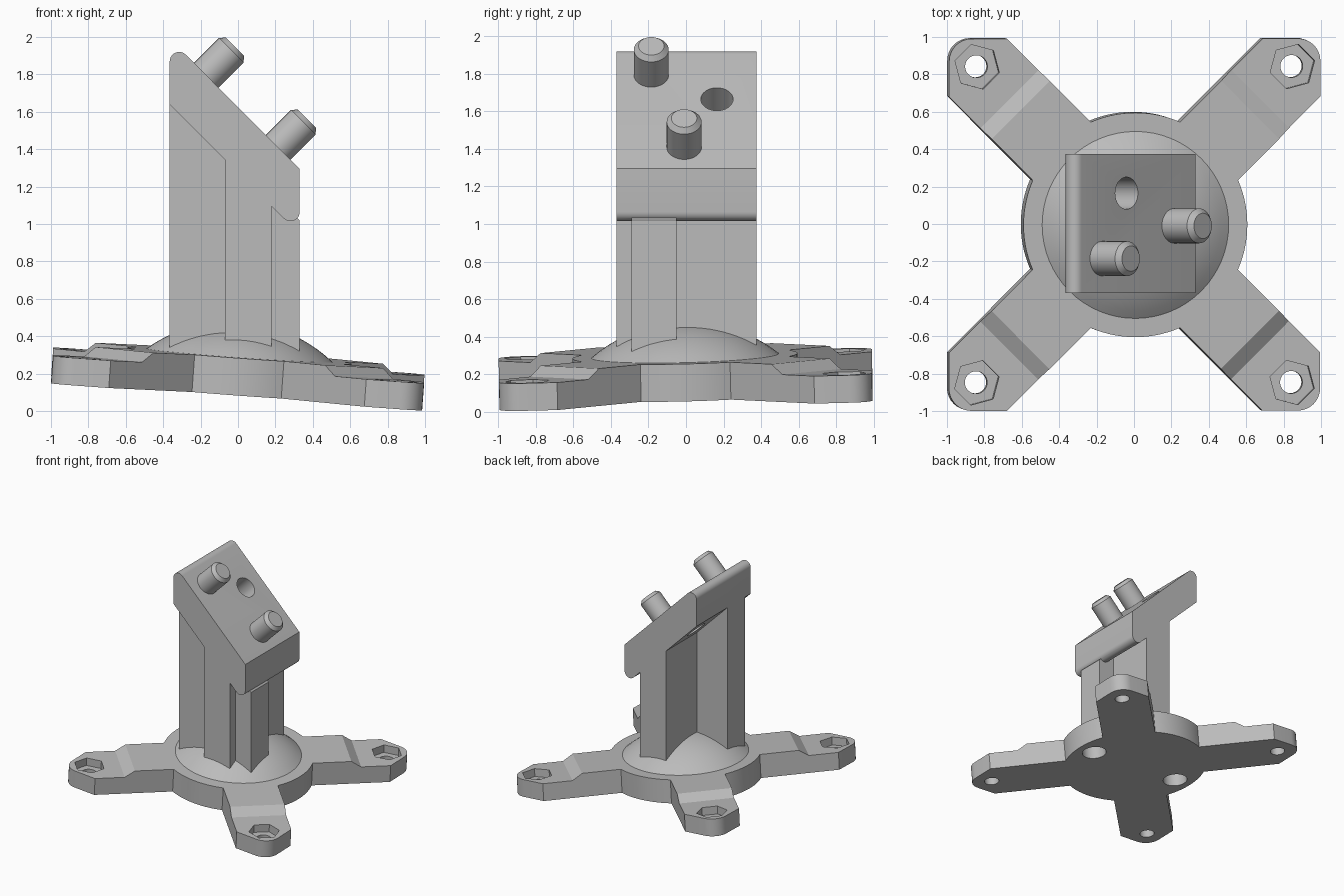
import bpy, bmesh, math
from mathutils import Matrix, Vector

if "Cube" in bpy.data.objects:
    bpy.data.objects.remove(bpy.data.objects["Cube"])

grey = bpy.data.materials.new("light_grey")
grey.diffuse_color = (0.5, 0.5, 0.5, 1)
grey.use_nodes = True
grey.node_tree.nodes["Principled BSDF"].inputs["Base Color"].default_value = grey.diffuse_color

# Base frame: slightly tilted plane the foot is built on
normal = Vector((0.073, -0.025, 1)).normalized()
TILT = Matrix.Translation((-0.007, 0, 0.098)) @ Vector((0, 0, 1)).rotation_difference(normal).to_matrix().to_4x4()
DIAGONALS = [math.radians(45 + 90 * i) for i in range(4)]


def add_prism(bm, points, direction):
    """Extrude a closed loop of 3D points along a direction."""
    face = bm.faces.new([bm.verts.new(p) for p in points])
    ext = bmesh.ops.extrude_face_region(bm, geom=[face])
    verts = [g for g in ext["geom"] if isinstance(g, bmesh.types.BMVert)]
    bmesh.ops.translate(bm, verts=verts, vec=direction)


def ring(cx, cy, z, r, n, start=0.0):
    return [(cx + r * math.cos(start + math.tau * i / n),
             cy + r * math.sin(start + math.tau * i / n), z) for i in range(n)]


def arc(cx, cz, r, a0, a1, n=10):
    return [(cx + r * math.cos(math.radians(a0 + (a1 - a0) * i / n)),
             cz + r * math.sin(math.radians(a0 + (a1 - a0) * i / n))) for i in range(n + 1)]


def finish(name, bm, matrix=Matrix()):
    bmesh.ops.recalc_face_normals(bm, faces=bm.faces[:])
    mesh = bpy.data.meshes.new(name)
    bm.to_mesh(mesh)
    bm.free()
    mesh.transform(matrix)
    mesh.materials.append(grey)
    obj = bpy.data.objects.new(name, mesh)
    bpy.context.collection.objects.link(obj)
    return obj


def activate(obj):
    bpy.ops.object.select_all(action="DESELECT")
    obj.select_set(True)
    bpy.context.view_layer.objects.active = obj


def smooth(obj):
    activate(obj)
    bpy.ops.object.shade_smooth_by_angle(angle=math.radians(30))


def combine(obj, other, operation):
    activate(obj)
    mod = obj.modifiers.new("cut", "BOOLEAN")
    mod.object, mod.operation, mod.solver = other, operation, "EXACT"
    bpy.ops.object.modifier_apply(modifier=mod.name)
    bpy.data.objects.remove(other)


def side_profile(name, profile, y0, y1):
    """Prism with an x-z profile running from y0 to y1."""
    bm = bmesh.new()
    add_prism(bm, [(x, y0, z) for x, z in profile], (0, y1 - y0, 0))
    return finish(name, bm)


# Foot: round hub with four diagonal arms, drawn as one outline
HUB, EDGE, R = 0.6, 0.995, 0.12
hub_half = math.asin(0.22 / HUB)
outline = []
for d in DIAGONALS:
    rot = Matrix.Rotation(d - math.radians(45), 3, "Z")
    corner = [(EDGE, EDGE - 0.31)]
    corner += arc(EDGE - R, EDGE - R, R, 0, 90, 8)
    corner += [(EDGE - 0.31, EDGE)]
    outline += [rot @ Vector((x, y, 0)) for x, y in corner]
    a0, a1 = d + hub_half, d + math.pi / 2 - hub_half
    outline += [Vector((HUB * math.cos(a0 + (a1 - a0) * i / 14),
                        HUB * math.sin(a0 + (a1 - a0) * i / 14), 0)) for i in range(15)]
bm = bmesh.new()
add_prism(bm, outline, (0, 0, 0.2))
foot = finish("foot", bm, TILT)

# Stepped-down arm ends
bm = bmesh.new()
for d in DIAGONALS:
    rot = Matrix.Rotation(d, 3, "Z")
    step = [(0.792, 0.25), (0.87, 0.2), (0.95, 0.147), (1.6, 0.147), (1.6, 0.25)]
    add_prism(bm, [rot @ Vector((r, -0.35, z)) for r, z in step], rot @ Vector((0, 0.7, 0)))
combine(foot, finish("step_cutter", bm, TILT), "DIFFERENCE")

# Hexagonal nut pockets
C = 0.845 * math.sqrt(2)
bm = bmesh.new()
for d in DIAGONALS:
    add_prism(bm, ring(C * math.cos(d), C * math.sin(d), 0.08, 0.123, 6, d + math.pi / 2), (0, 0, 0.2))
combine(foot, finish("pocket_cutter", bm, TILT), "DIFFERENCE")

# Bolt holes through the arms and two blind sockets under the hub
bm = bmesh.new()
for d in DIAGONALS:
    add_prism(bm, ring(C * math.cos(d), C * math.sin(d), -0.1, 0.06, 28), (0, 0, 0.4))
for sx in (-1, 1):
    add_prism(bm, ring(0.44 * sx, 0, -0.1, 0.1, 32), (0, 0, 0.25))
combine(foot, finish("hole_cutter", bm, TILT), "DIFFERENCE")
smooth(foot)

# Dome: shallow spherical cap on the hub
RIM, RISE = 0.5, 0.18
ball = (RIM ** 2 + RISE ** 2) / (2 * RISE)
half = math.asin(RIM / ball)
bm = bmesh.new()
path = [bm.verts.new((ball * math.sin(half * i / 10), 0, 0.2 + RISE - ball + ball * math.cos(half * i / 10)))
        for i in range(11)]
edges = [bm.edges.new(p) for p in zip(path, path[1:])]
bmesh.ops.spin(bm, geom=path + edges, axis=(0, 0, 1), cent=(0, 0, 0), angle=math.tau, steps=64)
bmesh.ops.remove_doubles(bm, verts=bm.verts[:], dist=1e-4)
dome = finish("dome", bm, TILT)
smooth(dome)

# Mast: slanted head slab on a cross-shaped column
head = arc(-0.315, 1.87, 0.05, 180, 45) + [(0.33, 1.295)] + arc(0.28, 1.065, 0.05, 0, -135) + [(-0.365, 1.64)]
mast = side_profile("mast", head, -0.37, 0.375)
SLOPE = 1.35


def bar(name, x0, x1, y0, y1):
    return side_profile(name, [(x0, 0.25), (x1, 0.25), (x1, SLOPE - x1), (x0, SLOPE - x0)], y0, y1)


combine(mast, bar("long_bar", -0.365, 0.33, -0.29, -0.05), "UNION")
combine(mast, bar("cross_bar", -0.07, 0.18, -0.37, 0.375), "UNION")

# Hole through the head, square to its slope
AXIS = Matrix.Rotation(math.radians(45), 4, "Y")
bm = bmesh.new()
add_prism(bm, ring(0, 0, -0.4, 0.086, 32), (0, 0, 0.5))
combine(mast, finish("head_hole", bm, Matrix.Translation((-0.04, 0.165, 1.665)) @ AXIS), "DIFFERENCE")
smooth(mast)

# Chamfered pegs standing on the slope
for name, pos in (("upper_peg", (-0.17, -0.185, 1.795)), ("lower_peg", (0.215, -0.01, 1.41))):
    bm = bmesh.new()
    rings = [[bm.verts.new(p) for p in ring(0, 0, z, r, 36)]
             for z, r in ((-0.05, 0.093), (0.19, 0.093), (0.217, 0.068))]
    for a, b in zip(rings, rings[1:]):
        for i in range(36):
            j = (i + 1) % 36
            bm.faces.new((a[i], a[j], b[j], b[i]))
    bm.faces.new(rings[0][::-1])
    bm.faces.new(rings[-1])
    smooth(finish(name, bm, Matrix.Translation(pos) @ AXIS))
